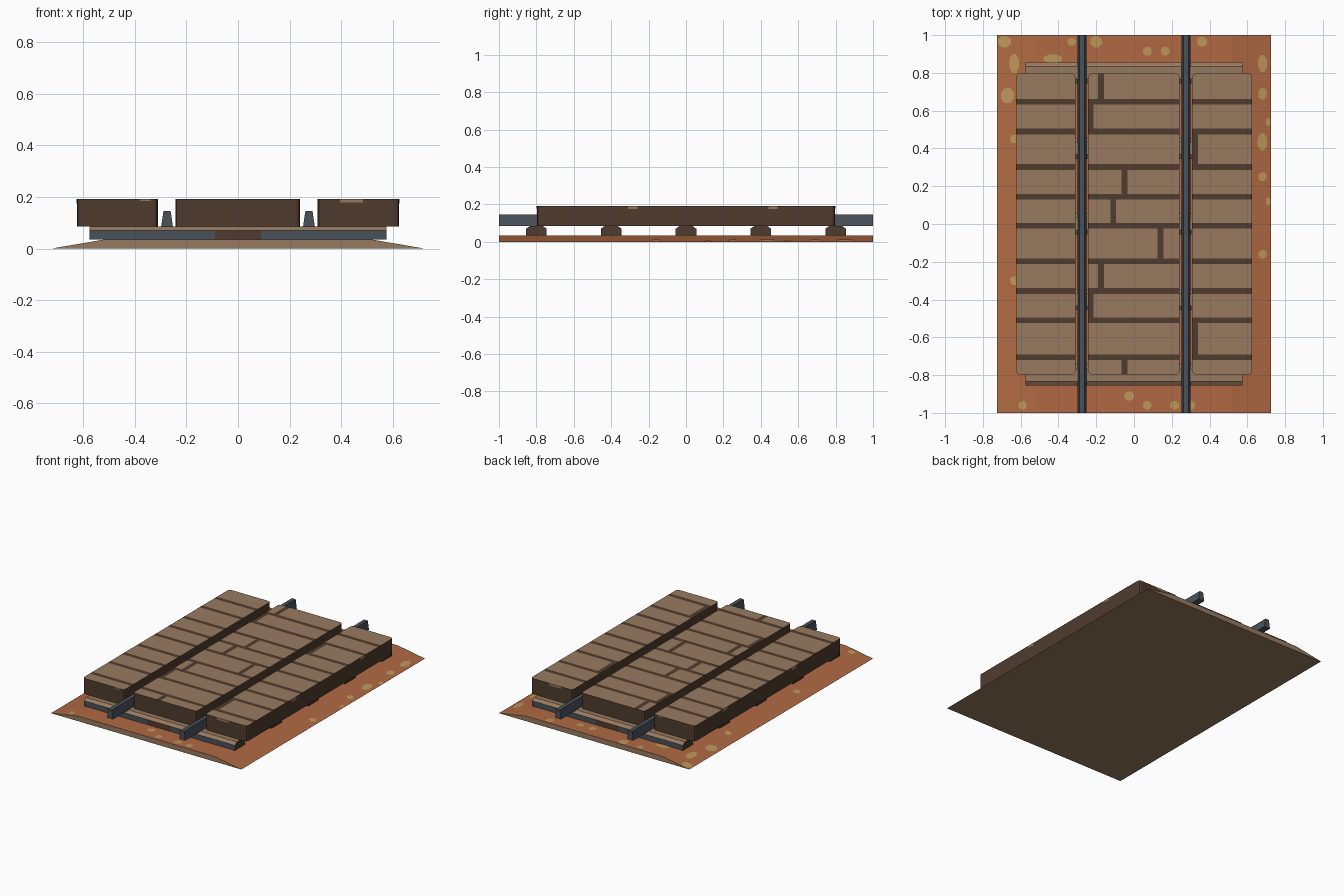
import bpy, bmesh, math
from mathutils import Vector

if "Cube" in bpy.data.objects:
    bpy.data.objects.remove(bpy.data.objects["Cube"])


def material(name, r, g, b):
    m = bpy.data.materials.new(name)
    lin = [((c / 255 + 0.055) / 1.055) ** 2.4 for c in (r, g, b)]
    m.diffuse_color = (*lin, 1)
    m.use_nodes = True
    m.node_tree.nodes["Principled BSDF"].inputs["Base Color"].default_value = m.diffuse_color
    return m


TAN, DARK, EARTH, SAND, STEEL = range(5)
MATS = [material("tan wood", 152, 122, 96), material("dark wood", 80, 59, 46),
        material("orange earth", 176, 105, 66), material("sandy patch", 188, 150, 90),
        material("slate steel", 74, 81, 90)]


def finish(name, bm, rule):
    """Colour faces by rule(center, normal) and make the object."""
    bm.normal_update()
    for f in bm.faces:
        f.material_index = rule(f.calc_center_median(), f.normal)
    me = bpy.data.meshes.new(name)
    bm.to_mesh(me)
    bm.free()
    for m in MATS:
        me.materials.append(m)
    ob = bpy.data.objects.new(name, me)
    bpy.context.collection.objects.link(ob)
    return ob


def prism(profile, place, a, b):
    """Extrude a 2D profile from a to b; place(u, v, t) gives the 3D point."""
    bm = bmesh.new()
    ends = [[bm.verts.new(place(u, v, t)) for u, v in profile] for t in (a, b)]
    n = len(profile)
    bm.faces.new(ends[0])
    bm.faces.new(ends[1])
    for i in range(n):
        j = (i + 1) % n
        bm.faces.new((ends[0][i], ends[0][j], ends[1][j], ends[1][i]))
    bmesh.ops.recalc_face_normals(bm, faces=bm.faces)
    return bm


def cut(bm, axis, value):
    no = [0, 0, 0]
    no[axis] = 1
    co = [0, 0, 0]
    co[axis] = value
    bmesh.ops.bisect_plane(bm, geom=bm.verts[:] + bm.edges[:] + bm.faces[:],
                           plane_co=co, plane_no=no, dist=1e-5)


def along_y(u, v, t):
    return (u, t, v)


# Earth bed with sloped shoulders
W, SHOULDER, H = 0.725, 0.52, 0.035
bm = prism([(-W, 0), (W, 0), (SHOULDER, H), (-SHOULDER, H)], along_y, -1, 1)
finish("earth_bed", bm, lambda c, n: EARTH if n.z > 0.5 else TAN)

# Sandy patches lying on the bed: x, y, half width, half length
PATCHES = [(-.685, .965, .035, .03), (-.635, .85, .025, .05), (-.43, .875, .05, .022),
           (-.33, .965, .022, .02), (-.2, .965, .03, .03), (.07, .915, .023, .023),
           (.165, .915, .022, .022), (.36, .965, .026, .025), (.68, .85, .023, .045),
           (.68, .69, .022, .03), (-.67, .68, .035, .04), (-.635, .45, .022, .022),
           (.68, .435, .025, .045), (.71, .54, .012, .02), (.68, .25, .022, .022),
           (.71, .12, .012, .02), (.68, -.16, .022, .022), (-.635, -.3, .022, .022),
           (-.59, -.96, .022, .022), (-.025, -.91, .026, .024), (.07, -.96, .022, .022),
           (.215, -.96, .024, .022), (.3, -.96, .022, .022)]
bm = bmesh.new()
for x, y, rx, ry in PATCHES:
    ring = []
    for k in range(8):
        a = math.tau * (k + 0.5) / 8
        px, py = x + rx * 1.08 * math.cos(a), y + ry * 1.08 * math.sin(a)
        pz = H * min(1, (W - abs(px)) / (W - SHOULDER))
        ring.append(bm.verts.new((px, py, pz + 0.0015)))
    bm.faces.new(ring)
finish("sandy_patches", bm, lambda c, n: SAND)


# Sleepers with chamfered tops and steel-faced sides
def sleeper_rule(c, n):
    if n.z > 0.3:
        return TAN
    if abs(n.y) > 0.9 and abs(c.x) > 0.09:
        return STEEL
    return DARK


for i in range(5):
    y = -0.8 + 0.4 * i
    prof = [(y - .055, H), (y + .055, H), (y + .055, .07),
            (y + .033, .086), (y - .033, .086), (y - .055, .07)]
    bm = prism(prof, lambda u, v, t: (t, u, v), -.575, .575)
    for x in (-.09, .09):
        cut(bm, 0, x)
    finish(f"sleeper_{i + 1}", bm, sleeper_rule)

# Rails
for name, x in (("left_rail", -.275), ("right_rail", .275)):
    bm = prism([(x - .023, .084), (x + .023, .084), (x + .014, .145), (x - .014, .145)],
               along_y, -1, 1)
    finish(name, bm, lambda c, n: STEEL)

# Plank decks: painted gaps between boards, and staggered butt joints
SEAMS = [.648, .49, .302, .145, -.01, -.197, -.355, -.51, -.705]
# joint: x, low y, high y
JOINTS = [(-.175, .648, .8), (-.23, .49, .648), (-.05, .145, .302), (-.11, -.01, .145),
          (.14, -.197, -.01), (-.175, -.355, -.197), (-.23, -.51, -.355),
          (-.05, -.8, -.705), (.325, .302, .49), (.325, -.705, -.51)]
HALF = 0.015


def deck_rule(c, n):
    if n.z < 0.9:
        return DARK
    if any(abs(c.y - s) < HALF for s in SEAMS):
        return DARK
    if any(abs(c.x - x) < HALF and lo < c.y < hi for x, lo, hi in JOINTS):
        return DARK
    return TAN


for name, x0, x1 in (("left_deck", -.625, -.31), ("middle_deck", -.243, .241),
                     ("right_deck", .308, .625)):
    bm = prism([(x0, .086), (x1, .086), (x1, .193), (x0, .193)], along_y, -.797, .797)
    upright = [e for e in bm.edges
               if abs((e.verts[0].co - e.verts[1].co).normalized().z) > 0.9]
    bmesh.ops.bevel(bm, geom=upright, offset=.018, segments=2, profile=0.5,
                    affect='EDGES')
    for s in SEAMS:
        cut(bm, 1, s - HALF)
        cut(bm, 1, s + HALF)
    for x in sorted({j[0] for j in JOINTS}):
        if x0 < x < x1:
            cut(bm, 0, x - HALF)
            cut(bm, 0, x + HALF)
    finish(name, bm, deck_rule)

# Worn chips along the upper deck edges, as thin plates
bm = bmesh.new()
CHIPS = [((.44, .797, 0), (.045, .001, .007)), ((-.36, .797, 0), (.02, .001, .004)),
         ((.625, .465, 0), (.001, .025, .008)), ((.625, -.285, 0), (.001, .025, .009))]
for c, s in CHIPS:
    for sign in (-1, 1):
        pos = Vector(c)
        pos[1 if s[1] < .005 else 0] *= sign
        pos.z = .193 - s[2]
        made = bmesh.ops.create_cube(bm, size=2)["verts"]
        for v in made:
            v.co = pos + Vector((v.co.x * s[0], v.co.y * s[1], v.co.z * s[2]))
finish("worn_chips", bm, lambda c, n: TAN)
